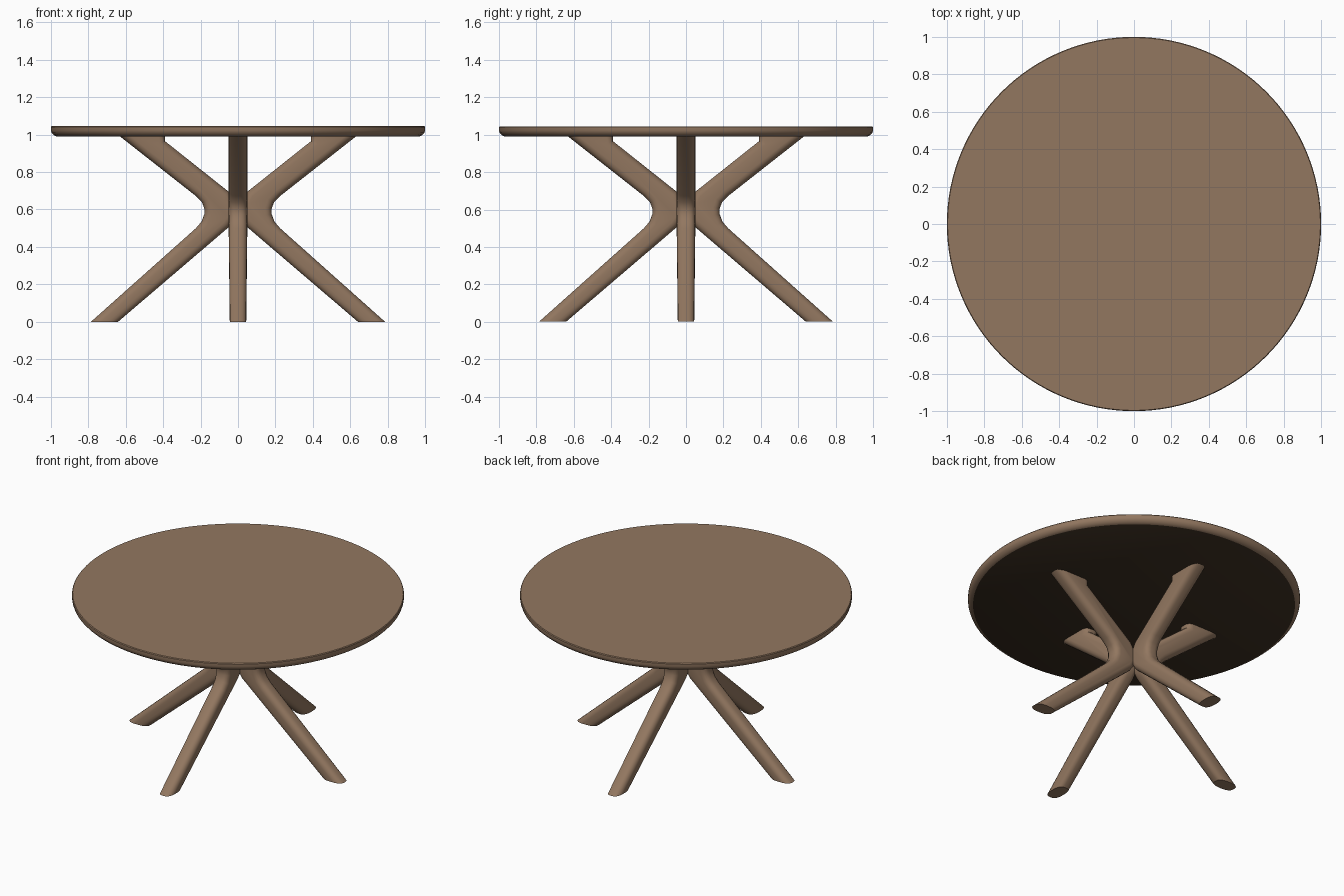
import bpy, bmesh, math
from mathutils import Matrix, Vector

cube = bpy.data.objects.get("Cube")
if cube:
    bpy.data.objects.remove(cube, do_unlink=True)


def material(name, rgb):
    mat = bpy.data.materials.new(name)
    mat.use_nodes = True
    mat.diffuse_color = (*rgb, 1)
    mat.node_tree.nodes["Principled BSDF"].inputs["Base Color"].default_value = (*rgb, 1)
    return mat


wood = material("brown wood", (0.29, 0.185, 0.117))
dark = material("dark underside", (0.046, 0.029, 0.016))


def finish(bm, name, mats, angle=35):
    bmesh.ops.recalc_face_normals(bm, faces=bm.faces)
    mesh = bpy.data.meshes.new(name)
    for mat in mats:
        mesh.materials.append(mat)
    for face in bm.faces:
        if len(mats) > 1 and face.normal.z < -0.95:
            face.material_index = 1
    bm.to_mesh(mesh)
    bm.free()
    obj = bpy.data.objects.new(name, mesh)
    bpy.context.collection.objects.link(obj)
    bpy.ops.object.select_all(action="DESELECT")
    obj.select_set(True)
    bpy.context.view_layer.objects.active = obj
    bpy.ops.object.shade_smooth_by_angle(angle=math.radians(angle))
    return obj


TOP, UNDER = 1.045, 0.99

# Round top, turned from a half profile with a softened lower rim
rim = [(0.97, UNDER), (0.985, 0.998), (0.996, 1.01), (1, 1.022), (1, 1.04), (0.996, TOP)]
segments = 128
bm = bmesh.new()
rings = [[bm.verts.new((r * math.cos(a), r * math.sin(a), z))
          for a in (math.tau * i / segments for i in range(segments))] for r, z in rim]
for low, high in zip(rings, rings[1:]):
    for i in range(segments):
        j = (i + 1) % segments
        bm.faces.new((low[i], low[j], high[j], high[i]))
bm.faces.new(rings[0])
bm.faces.new(rings[-1])
finish(bm, "table_top", [wood, dark])

# Bent leg outline (distance from centre, height), overshooting floor and top
outline = [(0.898, -0.1), (0.225, 0.5), (0.195, 0.535), (0.18, 0.575), (0.18, 0.605),
           (0.192, 0.637), (0.225, 0.672), (0.77, 1.1), (0.39, 1.1), (0.39, 0.965),
           (0.05, 0.695), (0.018, 0.64), (0.018, 0.55), (0.05, 0.505), (0.758, -0.1)]
HALF = 0.05


def leg(name, angle):
    bm = bmesh.new()
    side = bm.faces.new([bm.verts.new((x, -HALF, z)) for x, z in outline])
    out = bmesh.ops.extrude_face_region(bm, geom=[side], use_keep_orig=True)
    moved = [v for v in out["geom"] if isinstance(v, bmesh.types.BMVert)]
    bmesh.ops.translate(bm, verts=moved, vec=(0, 2 * HALF, 0))
    bmesh.ops.recalc_face_normals(bm, faces=bm.faces)
    # Round the long edges
    edges = [e for e in bm.edges if abs(e.verts[0].co.y - e.verts[1].co.y) < 0.001]
    bmesh.ops.bevel(bm, geom=edges, offset=0.036, segments=4, profile=0.5,
                    affect="EDGES", clamp_overlap=True)
    # Trim flat at the floor and under the top
    for height, sign in ((0, -1), (UNDER + 0.003, 1)):
        geom = bm.verts[:] + bm.edges[:] + bm.faces[:]
        bmesh.ops.bisect_plane(bm, geom=geom, plane_co=(0, 0, height),
                               plane_no=(0, 0, sign), clear_outer=True)
        bmesh.ops.holes_fill(bm, edges=[e for e in bm.edges if e.is_boundary], sides=0)
    # Slim slightly towards the foot
    for v in bm.verts:
        v.co.y *= 0.88 + 0.12 * min(1, v.co.z / 0.5)
    bm.transform(Matrix.Rotation(angle, 4, "Z"))
    finish(bm, name, [wood])


for i, name in enumerate(("left_leg", "back_leg", "right_leg", "front_leg")):
    leg(name, i * math.pi / 2)
